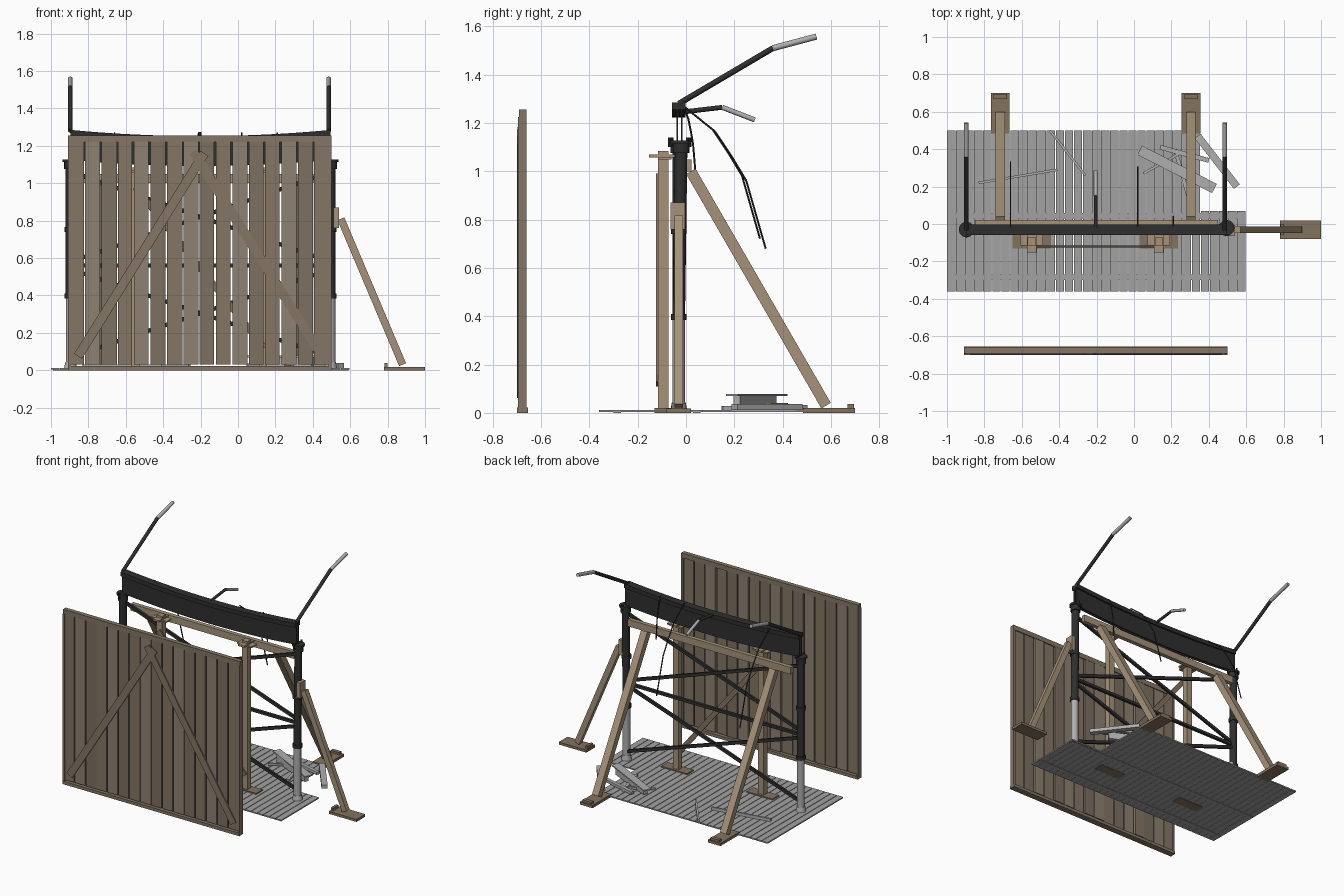
import bpy, bmesh, math, random
from mathutils import Vector, Matrix

if "Cube" in bpy.data.objects:
    bpy.data.objects.remove(bpy.data.objects["Cube"])
random.seed(4)

def material(name, c):
    m = bpy.data.materials.new(name)
    m.diffuse_color = (*c, 1)
    m.use_nodes = True
    m.node_tree.nodes["Principled BSDF"].inputs["Base Color"].default_value = m.diffuse_color
    return m

STEEL = material("dark_steel", (0.028, 0.028, 0.028))
GREY = material("pale_grey", (0.43, 0.43, 0.43))
DECK = material("deck_grey", (0.36, 0.36, 0.36))
TIMBER = material("light_timber", (0.38, 0.29, 0.19))
FOOT = material("foot_timber", (0.23, 0.17, 0.11))
FENCE = [material("fence_timber_%d" % i, c) for i, c in
         enumerate([(0.23, 0.18, 0.13), (0.27, 0.22, 0.165), (0.2, 0.16, 0.12)])]

def finish(name, bm, mat):
    bmesh.ops.recalc_face_normals(bm, faces=bm.faces)
    me = bpy.data.meshes.new(name)
    bm.to_mesh(me)
    bm.free()
    ob = bpy.data.objects.new(name, me)
    bpy.context.collection.objects.link(ob)
    me.materials.append(mat)
    return ob

def box(name, x0, x1, y0, y1, z0, z1, mat):
    bm = bmesh.new()
    m = Matrix.Translation(((x0 + x1) / 2, (y0 + y1) / 2, (z0 + z1) / 2)) @ \
        Matrix.Diagonal((x1 - x0, y1 - y0, z1 - z0, 1))
    bmesh.ops.create_cube(bm, size=1, matrix=m)
    return finish(name, bm, mat)

def bar(name, a, b, w, t, mat, up=(0, 0, 1)):
    """Rectangular beam from a to b; t is the size towards 'up', w is across."""
    a, b = Vector(a), Vector(b)
    d = (b - a).normalized()
    s = d.cross(Vector(up)).normalized()
    u = s.cross(d)
    m = Matrix((s * w, d * (b - a).length, u * t)).transposed().to_4x4()
    bm = bmesh.new()
    bmesh.ops.create_cube(bm, size=1, matrix=Matrix.Translation((a + b) / 2) @ m)
    return finish(name, bm, mat)

def rod(name, a, b, r, mat, r2=None, n=12):
    a, b = Vector(a), Vector(b)
    d = b - a
    m = Matrix.Translation((a + b) / 2) @ d.to_track_quat('Z', 'Y').to_matrix().to_4x4()
    bm = bmesh.new()
    bmesh.ops.create_cone(bm, cap_ends=True, segments=n, radius1=r,
                          radius2=r if r2 is None else r2, depth=d.length, matrix=m)
    for f in bm.faces:
        f.smooth = len(f.verts) == 4 and n > 8
    return finish(name, bm, mat)

def sagging(name, y0, y1, top, height):
    """Rectangular strip along x that dips in the middle."""
    bm = bmesh.new()
    rings, n = [], 20
    for i in range(n + 1):
        s = -1 + 2 * i / n
        x, z = -0.2 + 0.695 * s, top - 0.033 * (1 - s * s)
        rings.append([bm.verts.new(p) for p in
                      ((x, y0, z), (x, y1, z), (x, y1, z - height), (x, y0, z - height))])
    for p, q in zip(rings, rings[1:]):
        for k in range(4):
            bm.faces.new((p[k], p[(k + 1) % 4], q[(k + 1) % 4], q[k]))
    bm.faces.new(rings[0])
    bm.faces.new(rings[-1])
    return finish(name, bm, STEEL)

# Plank deck, with the back right corner missing
N = 33
for i in range(N):
    x = -1 + 1.6 * i / N
    back = 0.5 if x < 0.32 else 0.07
    box("deck_plank", x, x + 1.6 / N - 0.004, -0.36, back, 0.003, 0.012, DECK)
for y in (-0.3, 0.03):
    box("deck_joist", -0.99, 0.59, y, y + 0.03, 0, 0.004, DECK)

# Timber fence
P = 16
for i in range(P):
    w = 1.4 / P
    x = -0.905 + w * i
    g = random.uniform(0.003, 0.012)
    box("fence_board", x, x + w - g, -0.69, -0.668 + random.uniform(0, 0.008),
        0.03, 1.222, FENCE[i % 3])
box("fence_top_rail", -0.91, 0.5, -0.692, -0.66, 1.22, 1.255, FENCE[0])
box("fence_bottom_rail", -0.91, 0.5, -0.70, -0.655, 0, 0.022, FENCE[0])
for x in (-0.91, 0.485):
    box("fence_edge", x, x + 0.015, -0.695, -0.66, 0.02, 1.225, FENCE[0])
bar("fence_brace", (-0.855, -0.694, 0.075), (-0.18, -0.694, 1.16), 0.05, 0.01, FENCE[0], (0, 1, 0))
bar("fence_brace", (0.45, -0.693, 0.075), (-0.24, -0.693, 1.17), 0.05, 0.01, FENCE[0], (0, 1, 0))

# Steel posts with pale lower sleeves, collars and bearing plates
for x, y in ((-0.895, -0.03), (0.495, -0.02)):
    rod("post_base", (x, -0.03, 0.005), (x, -0.03, 0.045), 0.036, GREY, 0.028, 16)
    rod("post_sleeve", (x, -0.03, 0.02), (x, -0.03, 0.4), 0.025, GREY, n=16)
    rod("post_collar", (x, -0.03, 0.385), (x, -0.03, 0.41), 0.032, STEEL, n=16)
    rod("post_shaft", (x, -0.03, 0.4), (x, y, 1.115), 0.026, STEEL, n=16)
    rod("post_mid_collar", (x, -0.03, 0.74), (x, -0.03, 0.765), 0.032, STEEL, n=16)
    rod("post_head", (x, y, 1.075), (x, y, 1.115), 0.034, STEEL, n=16)
    rod("post_cap", (x, y, 1.113), (x, y, 1.127), 0.042, STEEL, n=12)
    rod("cap_bolt", (x, y - 0.038, 1.10), (x, y - 0.038, 1.14), 0.006, STEEL, n=6)
    rod("cap_bolt", (x, y + 0.036, 1.10), (x, y + 0.036, 1.14), 0.006, STEEL, n=6)

# Steel cross bracing in two bays
bar("brace_strut", (-0.895, -0.03, 0.56), (0.495, -0.03, 0.56), 0.02, 0.02, STEEL)
for lo, hi in ((0.07, 0.54), (0.58, 1.06)):
    bar("cross_brace", (-0.895, -0.038, lo), (0.495, -0.038, hi), 0.016, 0.022, STEEL)
    bar("cross_brace", (-0.895, -0.022, hi), (0.495, -0.022, lo), 0.016, 0.022, STEEL)

# Sagging beam: two webs and flanges
sagging("beam_top_flange", -0.058, -0.002, 1.285, 0.03)
sagging("beam_front_web", -0.040, -0.034, 1.26, 0.135)
sagging("beam_back_web", -0.020, -0.014, 1.26, 0.135)

# Bent arms rising from the beam
ARMS = ((-0.897, (-0.03, 1.28), (0.36, 1.51), (0.54, 1.558), 0.012),
        (0.485, (-0.03, 1.28), (0.36, 1.51), (0.54, 1.558), 0.012),
        (-0.205, (-0.02, 1.245), (0.15, 1.265), (0.285, 1.213), 0.010))
for x, a, b, c, r in ARMS:
    rod("arm", (x, *a), (x, *b), r, STEEL)
    rod("arm_tip", (x, *b), (x, *c), r * 1.05, GREY)

# Loose hanging cables
for x, k in ((-0.66, 1.0), (0.02, 0.93), (0.21, 0.15)):
    pts = [(-0.01, 1.27), (0.12, 1.165), (0.19, 1.06), (0.25, 0.96), (0.31, 0.75), (0.33, 0.68)]
    pts = [Vector((x, -0.01 + (y + 0.01) * k, 1.27 + (z - 1.27) * (k if k > 0.5 else 0.5)))
           for y, z in pts]
    for p, q in zip(pts, pts[1:]):
        rod("cable", p, q, 0.004, STEEL, n=6)

# Timber waler and raking shores behind
box("waler", -0.85, 0.45, -0.008, 0.022, 1.0, 1.05, TIMBER)
for x in (-0.715, 0.305):
    bar("back_shore", (x, 0.02, 1.0), (x, 0.58, 0.03), 0.05, 0.045, TIMBER)
    box("back_shore_foot", x - 0.05, x + 0.05, 0.485, 0.70, 0, 0.02, FOOT)
    box("back_shore_cleat", x - 0.035, x + 0.035, 0.668, 0.695, 0.02, 0.036, FOOT)

# Side shore on the right
box("side_shore_block", 0.51, 0.54, -0.065, -0.005, 0.76, 0.87, TIMBER)
bar("side_shore", (0.55, -0.03, 0.81), (0.88, -0.03, 0.03), 0.035, 0.04, TIMBER)
box("side_shore_foot", 0.78, 1.0, -0.08, 0.02, 0, 0.018, FOOT)
box("side_shore_cleat", 0.782, 0.8, -0.06, 0.0, 0.018, 0.038, FOOT)

# Upright props in front of the frame
for x in (-0.547, 0.133):
    box("front_prop", x - 0.022, x + 0.022, -0.115, -0.072, 0.02, 1.085, TIMBER)
    box("front_prop_foot", x - 0.103, x + 0.103, -0.13, -0.055, 0, 0.02, FOOT)
    box("front_prop_head", x - 0.06, x + 0.06, -0.115, -0.06, 1.05, 1.06, TIMBER)
    box("front_prop_pad", x - 0.025, x + 0.025, -0.153, -0.04, 1.057, 1.07, TIMBER)
bar("prop_brace", (0.14, -0.12, 0.12), (-0.55, -0.12, 0.98), 0.035, 0.01, FOOT, (0, 1, 0))

# Broken debris on the deck
SCRAP = (((0.03, 0.395, 0.074), (0.43, 0.19, 0.074), 0.055, 0.009),
         ((0.07, 0.36, 0.045), (0.40, 0.21, 0.045), 0.03, 0.05),
         ((0.05, 0.27, 0.03), (0.25, 0.38, 0.03), 0.014, 0.014),
         ((0.34, 0.47, 0.025), (0.55, 0.20, 0.025), 0.04, 0.025),
         ((0.22, 0.40, 0.02), (0.29, 0.15, 0.02), 0.02, 0.015),
         ((0.14, 0.41, 0.03), (0.40, 0.34, 0.03), 0.025, 0.02),
         ((-0.83, 0.22, 0.022), (-0.41, 0.29, 0.022), 0.013, 0.02),
         ((-0.45, 0.50, 0.022), (-0.26, 0.26, 0.022), 0.013, 0.02))
for a, b, w, t in SCRAP:
    bar("debris_board", a, b, w, t, GREY)
